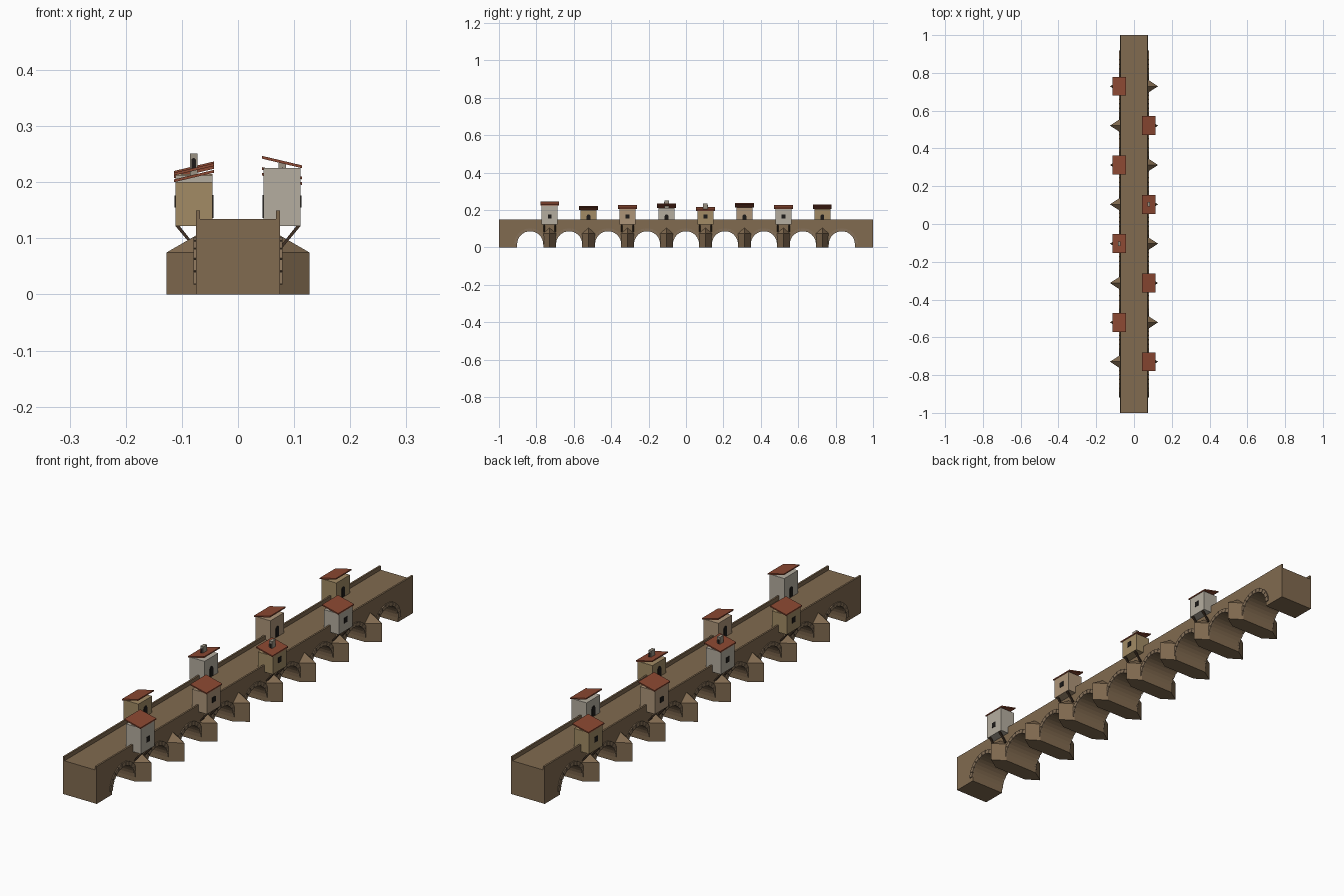
import bpy, bmesh, math
from mathutils import Vector

if "Cube" in bpy.data.objects:
    bpy.data.objects.remove(bpy.data.objects["Cube"])

def material(name, c):
    m = bpy.data.materials.new(name)
    m.diffuse_color = (*c, 1)
    m.use_nodes = True
    m.node_tree.nodes["Principled BSDF"].inputs["Base Color"].default_value = m.diffuse_color
    return m

STONE = material("stone", (0.22, 0.145, 0.08))
ARCH = material("arch_stone", (0.24, 0.165, 0.10))
ROOF = material("terracotta", (0.26, 0.065, 0.032))
WOOD = material("dark_wood", (0.05, 0.03, 0.018))
DARK = material("opening", (0.012, 0.01, 0.009))
WALLS = [material("plaster_grey", (0.46, 0.42, 0.35)),
         material("plaster_tan", (0.36, 0.26, 0.13)),
         material("plaster_pink", (0.42, 0.30, 0.19))]
CHIM = material("chimney_stone", (0.33, 0.29, 0.23))

def finish(name, bm, mat):
    bmesh.ops.recalc_face_normals(bm, faces=bm.faces)
    me = bpy.data.meshes.new(name)
    bm.to_mesh(me)
    bm.free()
    ob = bpy.data.objects.new(name, me)
    me.materials.append(mat)
    bpy.context.collection.objects.link(ob)
    return ob

def extrude(bm, pts, vec):
    """Prism from a closed 3D outline swept along vec."""
    a = [bm.verts.new(p) for p in pts]
    b = [bm.verts.new(Vector(p) + Vector(vec)) for p in pts]
    bm.faces.new(a)
    bm.faces.new(b[::-1])
    n = len(a)
    for i in range(n):
        bm.faces.new((a[i], b[i], b[(i + 1) % n], a[(i + 1) % n]))

def box(bm, x0, x1, y0, y1, z0, z1):
    extrude(bm, [(x0, y0, z0), (x1, y0, z0), (x1, y1, z0), (x0, y1, z0)], (0, 0, z1 - z0))

def arched(w, z0, z1, n=6):
    """Round-headed opening outline as (u, z) pairs."""
    r = w / 2
    return [(-r, z0), (r, z0)] + [(r * math.cos(math.pi * i / n), z1 - r + r * math.sin(math.pi * i / n))
                                  for i in range(n + 1)]

STEP, R, SPRING = 0.2083, 0.07, 0.017
W, DECK = 0.075, 0.134
arch_centres = [(i - 4) * STEP for i in range(9)]
pier_centres = [(i - 3.5) * STEP for i in range(8)]

# bridge body with nine round arches
pts = [(-W, -1, 0)]
for c in arch_centres:
    pts.append((-W, c - R, 0))
    for i in range(17):
        t = math.pi * (1 - i / 16)
        pts.append((-W, c + R * math.cos(t), SPRING + R * math.sin(t)))
    pts.append((-W, c + R, 0))
pts += [(-W, 1, 0), (-W, 1, DECK), (-W, -1, DECK)]
bm = bmesh.new()
extrude(bm, pts, (2 * W, 0, 0))
finish("bridge_body", bm, STONE)

# parapets
bm = bmesh.new()
for s in (-1, 1):
    box(bm, s * W, s * (W - 0.007), -1, 1, DECK, 0.15)
finish("parapets", bm, STONE)

# wedge stones around each arch, both faces
bm = bmesh.new()
N = 11
for s in (-1, 1):
    for c in arch_centres:
        for k in range(N):
            t0 = math.pi * (k + 0.05) / N
            t1 = math.pi * (k + 0.95) / N
            ring = [(R, t0), (R + 0.016, t0), (R + 0.016, t1), (R, t1)]
            extrude(bm, [(s * (W - 0.003), c + r * math.cos(t), SPRING + r * math.sin(t))
                         for r, t in ring], (s * 0.007, 0, 0))
finish("arch_stones", bm, ARCH)

# pointed cutwaters with sloping caps
bm = bmesh.new()
for s in (-1, 1):
    for c in pier_centres:
        tri = [(s * W, c - 0.034), (s * 0.127, c), (s * W, c + 0.034)]
        lo = [bm.verts.new((x, y, 0)) for x, y in tri]
        hi = [bm.verts.new((x, y, 0.075)) for x, y in tri]
        top = bm.verts.new((s * W, c, 0.105))
        bm.faces.new(lo)
        for i in range(3):
            j = (i + 1) % 3
            bm.faces.new((lo[i], lo[j], hi[j], hi[i]))
            bm.faces.new((hi[i], hi[j], top))
finish("cutwaters", bm, STONE)

# overhanging houses, alternating sides
heights = [0.225, 0.20, 0.205, 0.212, 0.195, 0.215, 0.205, 0.207]
IN, OUT, HALF = 0.0455, 0.1115, 0.043
for i, (c, h) in enumerate(zip(pier_centres, heights)):
    s = 1 if i % 2 == 0 else -1
    bm = bmesh.new()
    box(bm, s * IN, s * OUT, c - HALF, c + HALF, 0.122, h)
    finish(f"house_walls_{i}", bm, WALLS[i % 3])

    # lean-to roof falling outward
    bm = bmesh.new()
    y0 = c - 0.05
    prof = [(0.0425, h + 0.017), (0.114, h), (0.114, h + 0.005), (0.0425, h + 0.022)]
    extrude(bm, [(s * x, y0, z) for x, z in prof], (0, 0.1, 0))
    finish(f"house_roof_{i}", bm, ROOF)

    # door toward the road, window toward the river
    bm = bmesh.new()
    extrude(bm, [(s * (IN + 0.002), c + u, z) for u, z in arched(0.02, 0.136, 0.177)], (-s * 0.004, 0, 0))
    box(bm, s * (OUT - 0.002), s * (OUT + 0.002), c - 0.01, c + 0.01, 0.155, 0.176)
    finish(f"house_openings_{i}", bm, DARK)

    # diagonal braces
    bm = bmesh.new()
    for d in (-0.03, 0.03):
        brace = [(0.074, 0.084), (0.080, 0.084), (0.1115, 0.122), (0.104, 0.122)]
        extrude(bm, [(s * x, c + d - 0.004, z) for x, z in brace], (0, 0.008, 0))
    finish(f"house_braces_{i}", bm, WOOD)

    # chimneys on the two middle houses
    if i in (3, 4):
        bm = bmesh.new()
        x = s * 0.079
        box(bm, x - 0.0065, x + 0.0065, c - 0.012, c + 0.012, h, h + 0.039)
        finish(f"chimney_{i}", bm, CHIM)
        bm = bmesh.new()
        extrude(bm, [(x + u, c - 0.0128, z) for u, z in arched(0.008, h + 0.012, h + 0.031)], (0, 0.0256, 0))
        finish(f"chimney_opening_{i}", bm, DARK)
